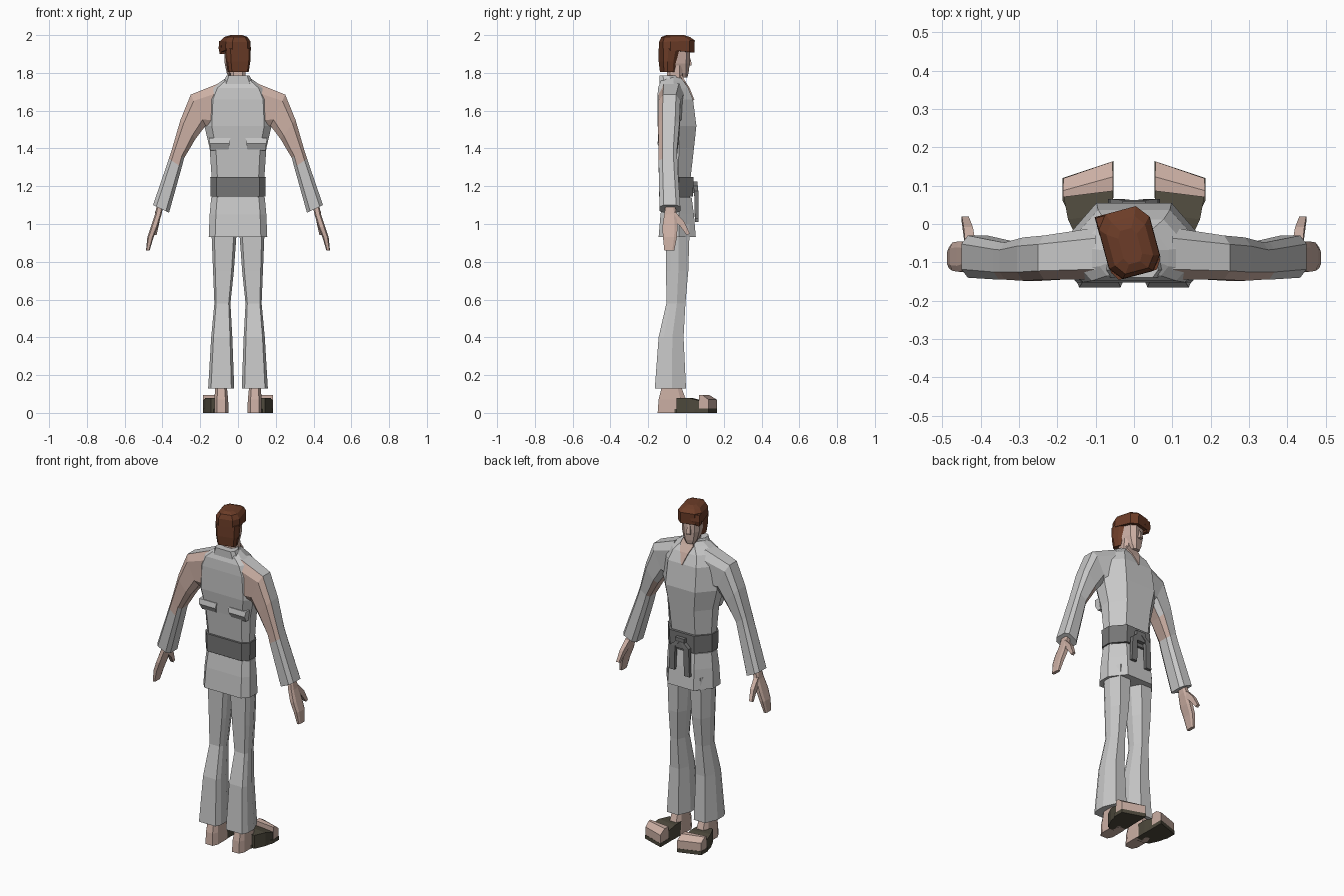
import bpy
import math
from mathutils import Vector, Matrix


def mat(name, rgb):
    m = bpy.data.materials.new(name)
    m.diffuse_color = (*rgb, 1)
    return m


CLOTH = mat("light_grey_cloth", (0.58, 0.58, 0.58))
BELT = mat("dark_grey_belt", (0.18, 0.18, 0.18))
SKIN = mat("skin", (0.60, 0.43, 0.37))
HAIR = mat("brown_hair", (0.15, 0.046, 0.021))
STRAP = mat("dark_olive_strap", (0.075, 0.066, 0.045))

# Cross-section templates in the -1..1 square
BOX = [(-1, -1), (1, -1), (1, 1), (-1, 1)]
OCT = [(-1, -.6), (-.6, -1), (.6, -1), (1, -.6), (1, .6), (.6, 1), (-.6, 1), (-1, .6)]
BODY = [(-1, -.6), (-.78, -1), (.78, -1), (1, -.6), (1, .1), (.55, 1), (-.55, 1), (-1, .1)]


def loft(name, sections, shape, *mats, rule=None, xf=None, side=1):
    """Skin a template through (centre, u, v) sections and cap both ends."""
    n = len(shape)
    verts = []
    for c, u, v in sections:
        for a, b in shape:
            p = Vector(c) + a * Vector(u) + b * Vector(v)
            if xf:
                p = xf @ p
            verts.append((p.x * side, p.y, p.z))
    faces = [tuple(range(n)), tuple(range(len(verts) - n, len(verts)))]
    for s in range(len(sections) - 1):
        for i in range(n):
            j = (i + 1) % n
            faces.append((s * n + i, s * n + j, s * n + n + j, s * n + n + i))
    me = bpy.data.meshes.new(name)
    me.from_pydata(verts, [], faces)
    import bmesh
    bm = bmesh.new()
    bm.from_mesh(me)
    bmesh.ops.recalc_face_normals(bm, faces=bm.faces)
    bm.to_mesh(me)
    bm.free()
    for m in mats:
        me.materials.append(m)
    if rule:
        for p in me.polygons:
            p.material_index = rule(p)
    ob = bpy.data.objects.new(name, me)
    bpy.context.collection.objects.link(ob)
    return ob


def rings(rows):
    """Horizontal sections from (z, x0, x1, y0, y1)."""
    return [(((x0 + x1) / 2, (y0 + y1) / 2, z), ((x1 - x0) / 2, 0, 0), (0, (y1 - y0) / 2, 0))
            for z, x0, x1, y0, y1 in rows]


def sym(rows):
    return rings([(z, -h, h, a, b) for z, h, a, b in rows])


# Jacket body, skirt and collar
loft("jacket_body", sym([(1.13, .135, -.12, .022), (1.25, .14, -.12, .025), (1.40, .15, -.135, .042),
                         (1.52, .178, -.15, .055), (1.66, .17, -.152, .037), (1.72, .14, -.148, .012),
                         (1.755, .09, -.135, -.012), (1.775, .06, -.115, -.028)]), BODY, CLOTH)
loft("jacket_skirt", sym([(.93, .155, -.145, .052), (1.05, .15, -.135, .042), (1.14, .142, -.122, .03)]),
     BODY, CLOTH)
loft("collar", sym([(1.73, .085, -.14, -.03), (1.785, .062, -.14, -.045)]), BODY, CLOTH)
loft("open_neckline", [((0, .04, 1.655), (.003, 0, 0), (0, .004, .002)),
                       ((0, .014, 1.72), (.026, 0, 0), (0, .004, .002)),
                       ((0, -.010, 1.757), (.042, 0, 0), (0, .004, .002)),
                       ((0, -.026, 1.787), (.034, 0, 0), (0, .004, .002))], BOX, SKIN)

# Belt with knot and hanging ends
loft("belt", sym([(1.145, .145, -.13, .037), (1.25, .147, -.132, .04)]), BODY, BELT)
loft("belt_knot", sym([(1.165, .03, .03, .06), (1.225, .03, .03, .06)]), BOX, BELT)
for s, low in ((1, 1.03), (-1, 1.01)):
    loft("belt_end", [((.012, .05, 1.205), (.012, 0, 0), (0, .012, 0)),
                      ((.045, .054, 1.175), (.017, 0, 0), (0, .011, 0)),
                      ((.05, .056, low), (.018, 0, 0), (0, .009, 0))], BOX, BELT, side=s)

# Arms: outer and inner profile points with front and back depth
ARM = [(.10, 1.745, .11, 1.50, -.145, -.01), (.25, 1.685, .172, 1.52, -.145, -.03),
       (.305, 1.55, .225, 1.45, -.148, -.035), (.35, 1.395, .285, 1.35, -.145, -.048),
       (.366, 1.345, .298, 1.30, -.145, -.046), (.45, 1.10, .365, 1.06, -.14, -.03)]


def arm_colour(p):
    c, n = p.center, p.normal
    back = n.y < -.3 and c.z > 1.34
    patch = n.y > -.3 and c.x * n.x < -.0 and n.z < .2 and 1.36 < c.z < 1.49
    return 1 if back or patch else 0


for s in (1, -1):
    secs = [(((xo + xi) / 2, (a + b) / 2, (zo + zi) / 2), ((xo - xi) / 2, 0, (zo - zi) / 2),
             (0, (b - a) / 2, 0)) for xo, zo, xi, zi, a, b in ARM]
    loft("sleeve", secs, OCT, CLOTH, SKIN, rule=arm_colour, side=s)
    # Shoulder-blade fold
    loft("back_fold", rings([(1.39, .05, .145, -.132, -.11), (1.425, .045, .15, -.152, -.11),
                             (1.455, .04, .155, -.146, -.11)]), BOX, CLOTH, side=s)
    # Hand and thumb
    loft("hand", rings([(1.12, .39, .425, -.105, -.06), (1.05, .405, .44, -.115, -.05),
                        (.985, .425, .462, -.125, -.045), (.93, .447, .48, -.122, -.048),
                        (.86, .468, .487, -.115, -.062)]), OCT, SKIN, side=s)
    loft("thumb", [((.425, -.07, 1.05), (.014, 0, 0), (0, .012, .015)),
                   ((.432, -.02, 1.0), (.012, 0, 0), (0, .012, .010)),
                   ((.440, .012, .945), (.009, 0, 0), (0, .008, .004))], BOX, SKIN, side=s)

    # Trouser leg
    loft("trouser_leg", rings([(.13, .02, .158, -.165, 0), (.40, .03, .142, -.145, -.013),
                               (.58, .04, .125, -.104, -.003), (.75, .022, .132, -.105, .012),
                               (1.0, .004, .142, -.108, .02)]), BODY, CLOTH, side=s)

    # Foot with sandal
    loft("heel", rings([(0, .05, .125, -.15, 0), (.07, .052, .125, -.145, 0),
                        (.15, .06, .12, -.125, -.03)]), OCT, SKIN, side=s)
    loft("sandal_strap", [((.098, -.045, .04), (.045, -.005, 0), (0, 0, .04)),
                          ((.112, .02, .04), (.06, -.008, 0), (0, 0, .04)),
                          ((.12, .085, .032), (.064, -.01, 0), (0, 0, .032))], BOX, STRAP, side=s)
    loft("toes", [((.12, .078, .056), (.065, -.008, 0), (0, 0, .038)),
                  ((.12, .105, .056), (.065, -.018, 0), (0, 0, .039)),
                  ((.12, .141, .044), (.064, -.022, 0), (0, 0, .026))], BOX, SKIN, side=s)
    loft("sandal_sole", [((.09, -.06, .01), (.035, 0, 0), (0, 0, .01)),
                         ((.12, .07, .011), (.066, -.01, 0), (0, 0, .011)),
                         ((.12, .142, .011), (.066, -.022, 0), (0, 0, .011))], BOX, STRAP, side=s)

# Neck
loft("neck", sym([(1.70, .05, -.11, -.01), (1.76, .042, -.105, -.018), (1.84, .038, -.095, -.02)]), OCT, SKIN)

# Head, turned a little to one side
turn = Matrix.Translation((-.012, -.05, 0)) @ Matrix.Rotation(math.radians(15), 4, 'Z')
loft("face", sym([(1.775, .024, -.0, .055), (1.80, .038, -.03, .06), (1.85, .05, -.06, .064),
                  (1.93, .052, -.06, .066)]), OCT, SKIN, xf=turn)
loft("nose", sym([(1.84, .012, .05, .078), (1.85, .012, .05, .08), (1.895, .006, .05, .068)]),
     BOX, SKIN, xf=turn)
loft("hair_back", sym([(1.805, .054, -.08, .0), (1.86, .062, -.085, .008), (1.93, .066, -.085, .03)]),
     BODY, HAIR, xf=turn)
loft("hair_cap", [((0, 0, 1.915), (.069, 0, 0), (0, .086, -.008)),
                  ((0, .002, 1.968), (.068, 0, 0), (0, .087, .004)),
                  ((0, -.005, 1.99), (.052, 0, 0), (0, .07, 0)),
                  ((0, -.008, 2.0), (.025, 0, 0), (0, .045, 0))], OCT, HAIR, xf=turn)
# Fringe tuft on the turned side
loft("hair_fringe", [((-.056, .062, 1.90), (.010, 0, 0), (0, .018, 0)),
                     ((-.045, .065, 1.93), (.025, 0, 0), (0, .024, 0)),
                     ((-.04, .06, 1.968), (.028, 0, 0), (0, .026, 0))], BOX, HAIR, xf=turn)
